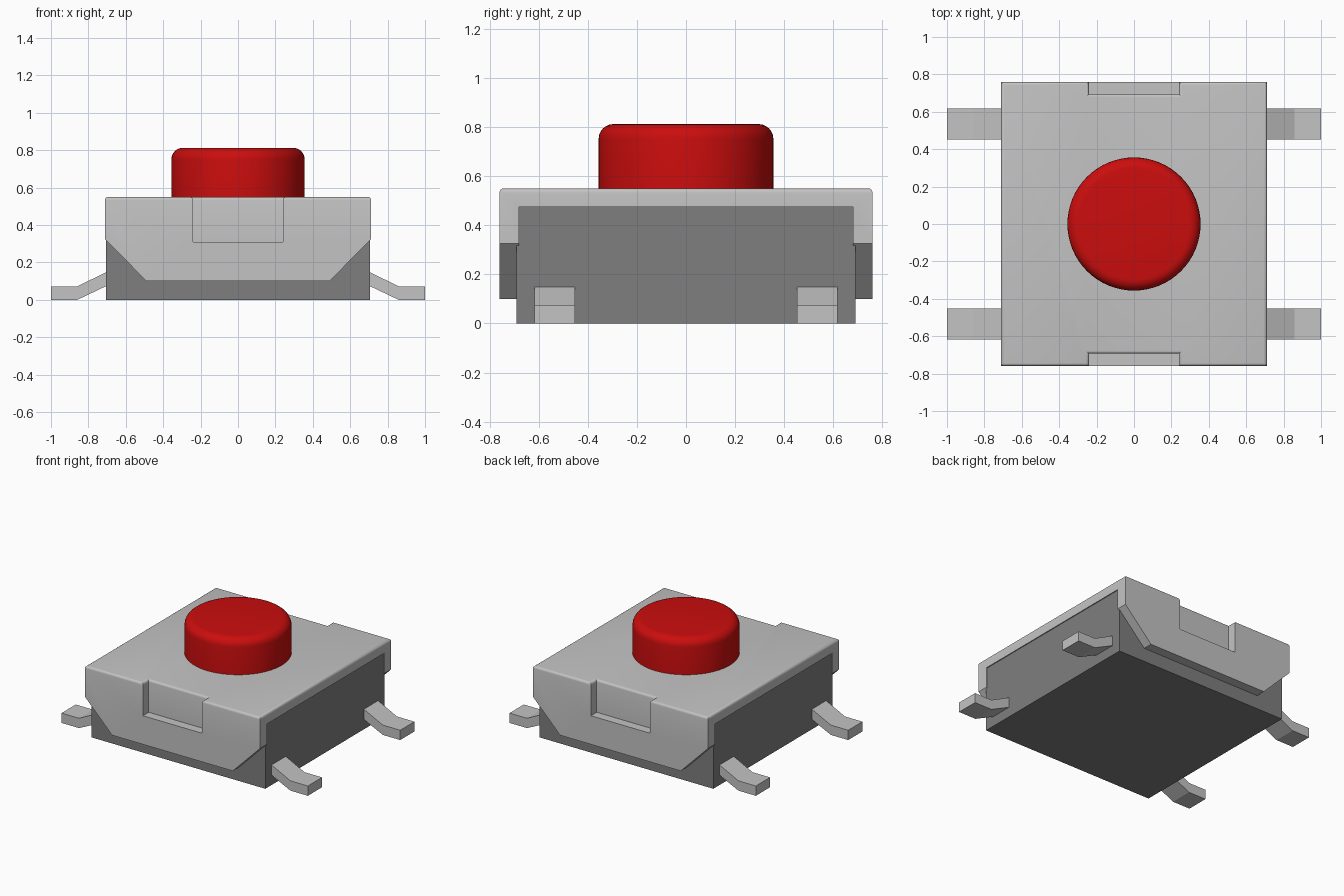
import bpy, bmesh, math

cube = bpy.data.objects.get("Cube")
if cube:
    bpy.data.objects.remove(cube, do_unlink=True)


def material(name, color):
    m = bpy.data.materials.new(name)
    m.use_nodes = True
    m.diffuse_color = (*color, 1)
    m.node_tree.nodes["Principled BSDF"].inputs["Base Color"].default_value = (*color, 1)
    return m


metal = material("light grey metal", (0.55, 0.55, 0.55))
plastic = material("dark grey plastic", (0.21, 0.21, 0.21))
red = material("red plastic", (0.6, 0.004, 0.004))


def finish(name, bm, mat):
    bmesh.ops.recalc_face_normals(bm, faces=bm.faces)
    mesh = bpy.data.meshes.new(name)
    bm.to_mesh(mesh)
    bm.free()
    ob = bpy.data.objects.new(name, mesh)
    bpy.context.collection.objects.link(ob)
    if mat:
        mesh.materials.append(mat)
    return ob


def select(ob):
    bpy.ops.object.select_all(action="DESELECT")
    ob.select_set(True)
    bpy.context.view_layer.objects.active = ob


def smooth(ob):
    select(ob)
    bpy.ops.object.shade_smooth_by_angle(angle=math.radians(35))


def prism(name, profile, y0, y1, mat=None):
    """Extrude an x-z profile along y."""
    bm = bmesh.new()
    face = bm.faces.new([bm.verts.new((x, y0, z)) for x, z in profile])
    new = bmesh.ops.extrude_face_region(bm, geom=[face])["geom"]
    verts = [v for v in new if isinstance(v, bmesh.types.BMVert)]
    bmesh.ops.translate(bm, verts=verts, vec=(0, y1 - y0, 0))
    return finish(name, bm, mat)


def box(name, x, y0, y1, z0, z1, mat=None):
    return prism(name, [(-x, z0), (x, z0), (x, z1), (-x, z1)], y0, y1, mat)


def cut(ob, cutter):
    mod = ob.modifiers.new("cut", "BOOLEAN")
    mod.operation = "DIFFERENCE"
    mod.solver = "EXACT"
    mod.object = cutter
    select(ob)
    bpy.ops.object.modifier_apply(modifier=mod.name)
    bpy.data.objects.remove(cutter, do_unlink=True)


# Housing
box("housing", 0.705, -0.69, 0.69, 0, 0.475, plastic)

# Sheet metal cover: top plate with two tapered flaps and two notches
W, D, TOP = 0.712, 0.76, 0.55
half = [(0.49, 0.1), (W, 0.325), (W, TOP)]
outline = half + [(-x, z) for x, z in reversed(half)]
cover = prism("cover", outline, -D, D, metal)
cut(cover, box("cavity_cutter", 1, -0.68, 0.68, -0.5, 0.474))
for s in (-1, 1):
    y0, y1 = sorted((s * 0.693, s * 0.9))
    cut(cover, box("notch_cutter", 0.24, y0, y1, 0.31, 0.7))

# Round the upper rim of the cover
bm = bmesh.new()
bm.from_mesh(cover.data)
bmesh.ops.remove_doubles(bm, verts=bm.verts, dist=0.0001)
rim = [e for e in bm.edges if all(v.co.z > TOP - 0.001 for v in e.verts)
       and any(abs(f.normal.z) < 0.5 for f in e.link_faces)]
bmesh.ops.bevel(bm, geom=rim, offset=0.018, segments=4, profile=0.5, affect="EDGES")
bm.to_mesh(cover.data)
bm.free()
smooth(cover)

# Push button with a rounded top edge
R, Z0, Z1 = 0.356, 0.53, 0.812
bm = bmesh.new()
bmesh.ops.create_cone(bm, cap_ends=True, segments=64, radius1=R, radius2=R, depth=Z1 - Z0)
bmesh.ops.translate(bm, verts=bm.verts, vec=(0, 0, (Z0 + Z1) / 2))
rim = [e for e in bm.edges if all(v.co.z > Z1 - 0.001 for v in e.verts)]
bmesh.ops.bevel(bm, geom=rim, offset=0.06, segments=6, profile=0.5, affect="EDGES")
smooth(finish("button", bm, red))

# Four bent solder legs
leg = [(0.69, 0.08), (0.858, 0), (1, 0), (1, 0.072), (0.858, 0.072), (0.69, 0.155)]
for side, sx in (("left", 1), ("right", -1)):
    for end, sy in (("front", -1), ("back", 1)):
        y0, y1 = sorted((sy * 0.453, sy * 0.618))
        prism(f"{end}_{side}_leg", [(sx * x, z) for x, z in leg], y0, y1, metal)
